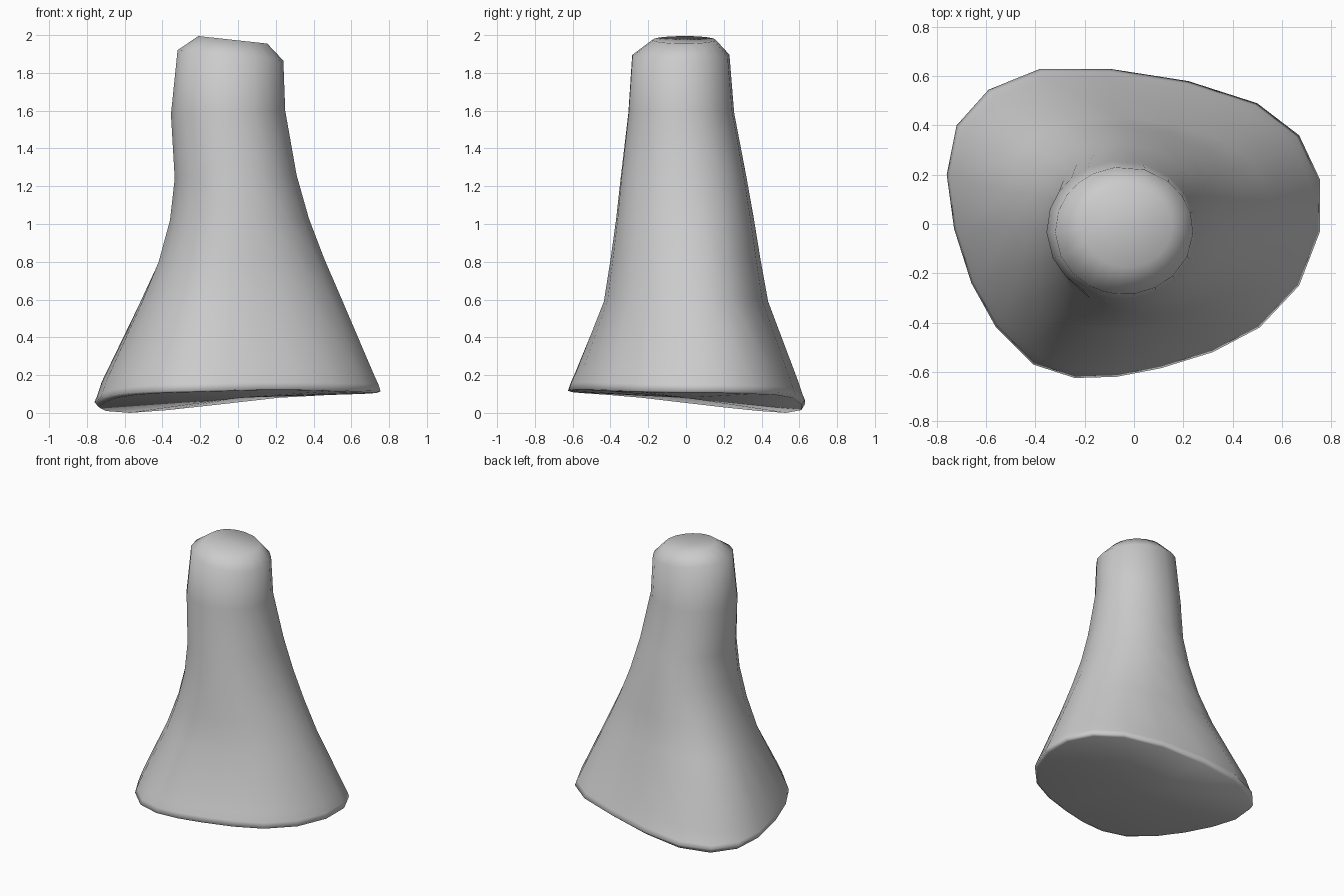
import bpy, bmesh, math

if "Cube" in bpy.data.objects:
    bpy.data.objects.remove(bpy.data.objects["Cube"])

# Foot outline seen from above: x, y, height of the wavy lower edge
FOOT = [(-.38, .63, .015), (-.10, .63, .045), (.22, .58, .08), (.50, .49, .095),
        (.67, .36, .10), (.755, .18, .105), (.755, -.03, .105), (.67, -.25, .11),
        (.51, -.42, .115), (.32, -.52, .12), (.11, -.585, .12), (-.07, -.62, .115),
        (-.24, -.625, .11), (-.41, -.57, .105), (-.56, -.42, .095), (-.66, -.24, .08),
        (-.73, -.02, .055), (-.76, .20, .03), (-.72, .40, .01), (-.59, .545, 0)]

# Body sections: x min, x max, y min, y max, z at left, z at right, share of foot outline
SECTIONS = [(-.52, .55, -.435, .435, .58, .60, .75),
            (-.42, .455, -.40, .395, .80, .82, .5),
            (-.36, .375, -.37, .36, 1.02, 1.03, .3),
            (-.335, .31, -.345, .32, 1.24, 1.26, .12),
            (-.355, .25, -.305, .255, 1.58, 1.60, 0),
            (-.32, .24, -.285, .23, 1.92, 1.865, 0),
            (-.21, .155, -.175, .155, 1.995, 1.955, 0)]


def fit(values, lo, hi):
    a, b = min(values), max(values)
    return [lo + (v - a) / (b - a) * (hi - lo) for v in values]


def section(x0, x1, y0, y1, zl, zr, share):
    """Blend the foot outline into a round section, fitted to the given extents."""
    xs, ys = [], []
    for x, y, _ in FOOT:
        u, v = x / .757, y / .628
        r = math.hypot(u, v)
        k = share + (1 - share) / r
        xs.append(u * k)
        ys.append(v * k)
    xs, ys = fit(xs, x0, x1), fit(ys, y0, y1)
    return [(x, y, zl + (zr - zl) * (x - x0) / (x1 - x0)) for x, y in zip(xs, ys)]


# Underside edge, outer lip and top of the lip
rings = [[(x * .97, y * .97, z) for x, y, z in FOOT],
         [(x, y, z + .005 + .25 * (.12 - z)) for x, y, z in FOOT],
         [(x * .985, y * .98, z * .9 + .055) for x, y, z in FOOT],
         [(x * .95, y * .94, z * .6 + .145) for x, y, z in FOOT]]
rings += [section(*s) for s in SECTIONS]

bm = bmesh.new()
loops = [[bm.verts.new(p) for p in ring] for ring in rings]
n = len(FOOT)
for a, b in zip(loops, loops[1:]):
    for i in range(n):
        j = (i + 1) % n
        bm.faces.new((a[i], a[j], b[j], b[i]))

# Underside and slightly dished tip
for loop, centre in ((loops[0], (0, 0, .08)), (loops[-1], (-.03, -.01, 1.968))):
    c = bm.verts.new(centre)
    for i in range(n):
        bm.faces.new((loop[i], loop[(i + 1) % n], c))
bmesh.ops.recalc_face_normals(bm, faces=bm.faces)
for f in bm.faces:
    f.smooth = True

mesh = bpy.data.meshes.new("flared_post")
bm.to_mesh(mesh)
bm.free()
bpy.context.collection.objects.link(bpy.data.objects.new("flared_post", mesh))
